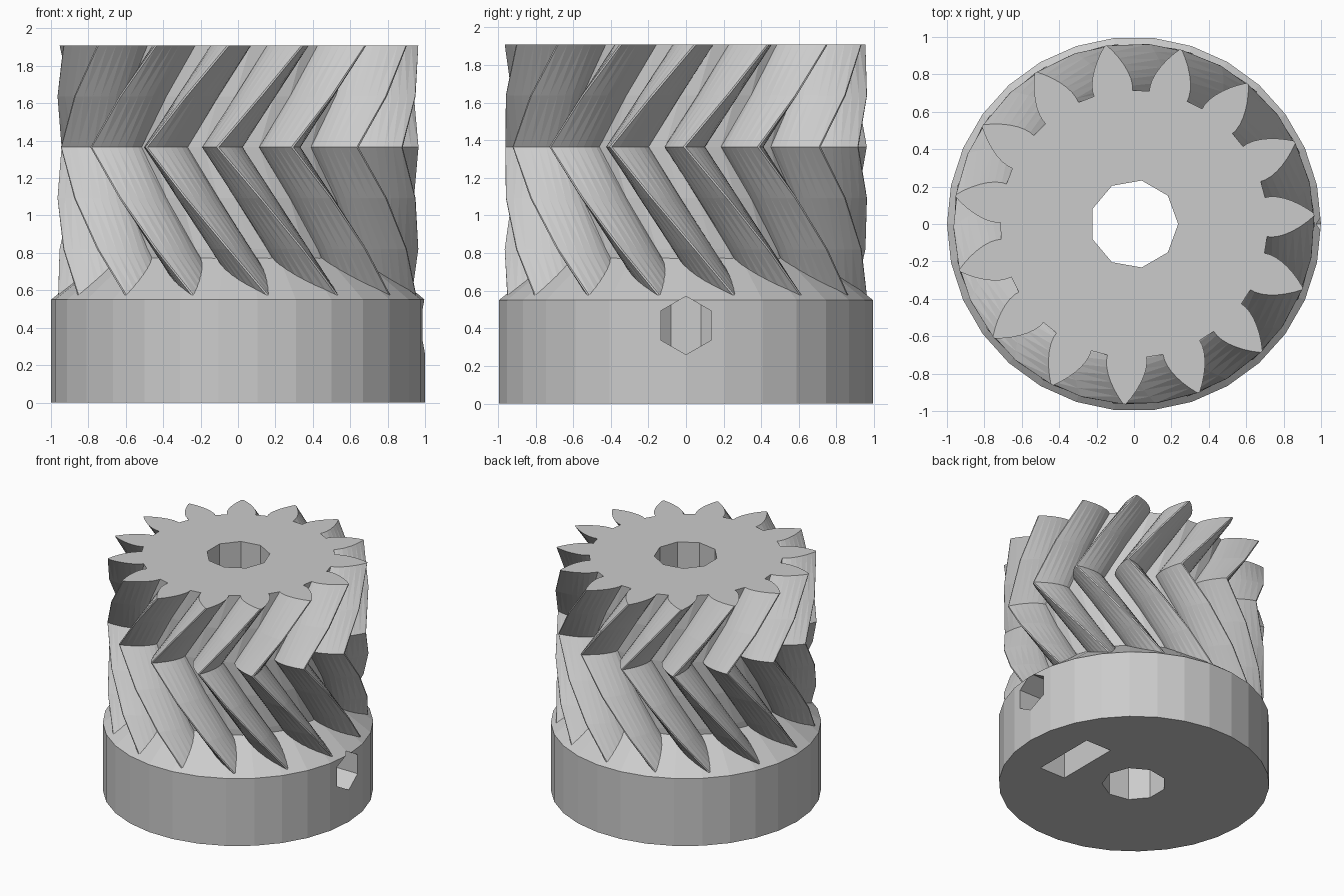
import bpy, bmesh, math
from mathutils import Matrix

if "Cube" in bpy.data.objects:
    bpy.data.objects.remove(bpy.data.objects["Cube"])

TEETH = 15
ROOT_R, BASE_R, TIP_R = 0.715, 0.74, 0.965
SLICE, MID_Z = 0.2725, 1.365
TWIST = math.radians(13.75)
START = math.radians(-24.5)

steel = bpy.data.materials.new("plain grey")
steel.use_nodes = True
grey = (0.6, 0.6, 0.6, 1)
steel.diffuse_color = grey
steel.node_tree.nodes["Principled BSDF"].inputs["Base Color"].default_value = grey


def finish(name, bm):
    bmesh.ops.recalc_face_normals(bm, faces=bm.faces)
    mesh = bpy.data.meshes.new(name)
    bm.to_mesh(mesh)
    bm.free()
    mesh.materials.append(steel)
    obj = bpy.data.objects.new(name, mesh)
    bpy.context.collection.objects.link(obj)
    return obj


def loft(name, rings):
    """Closed solid through matching rings of points."""
    bm = bmesh.new()
    loops = [[bm.verts.new(p) for p in ring] for ring in rings]
    n = len(loops[0])
    for low, high in zip(loops, loops[1:]):
        for i in range(n):
            j = (i + 1) % n
            bm.faces.new((low[i], low[j], high[j], high[i]))
    bm.faces.new(loops[0][::-1])
    bm.faces.new(loops[-1])
    bmesh.ops.triangulate(bm, faces=[f for f in bm.faces if len(f.verts) == 4],
                          quad_method='SHORT_EDGE')
    return finish(name, bm)


def circle(radius, z, sides):
    return [(radius * math.cos(math.tau * i / sides),
             radius * math.sin(math.tau * i / sides), z) for i in range(sides)]


# Involute tooth outline as (radius, angle) pairs
def tooth():
    half = math.radians(8.4)
    side = [(ROOT_R, half)]
    for i in range(7):
        r = BASE_R + (TIP_R - BASE_R) * i / 6
        phi = math.acos(BASE_R / r)
        side.append((r, half - (math.tan(phi) - phi)))
    return [(r, -a) for r, a in side] + side[::-1]


outline = [(r, a + math.tau * t / TEETH) for t in range(TEETH) for r, a in tooth()]

# Herringbone gear: the twist reverses at the middle slice
rings = []
for i in range(-3, 3):
    turn = START + TWIST * abs(i)
    rings.append([(r * math.cos(a + turn), r * math.sin(a + turn), MID_Z + SLICE * i)
                  for r, a in outline])
gear = loft("gear_teeth", rings)

# Hub with a sloping shoulder that runs in under the teeth
hub = loft("herringbone_gear", [circle(1, 0, 30), circle(1, 0.55, 30),
                                circle(0.7, 0.785, 30)])

# Cutters: shaft bore, set screw hole and nut slot
bore = loft("bore_cutter", [circle(0.236, -0.1, 9), circle(0.236, 2.1, 9)])


def hex_along_x(name, radius, z, x0, x1):
    def ring(x):
        return [(x, radius * math.sin(math.tau * i / 6),
                 z + radius * math.cos(math.tau * i / 6)) for i in range(6)]
    return loft(name, [ring(x0), ring(x1)])


screw = hex_along_x("screw_cutter", 0.155, 0.415, 0.05, 1.2)
nut = hex_along_x("nut_cutter", 0.306, 0.415, 0.45, 0.68)
bm = bmesh.new()
bmesh.ops.create_cube(bm, size=1, matrix=Matrix.Translation((0.565, 0, 0.16))
                      @ Matrix.Diagonal((0.23, 0.53, 0.52, 1)))
slot = finish("slot_cutter", bm)

# Combine everything into one solid
bpy.context.view_layer.objects.active = hub
for tool, mode in ((gear, 'UNION'), (bore, 'DIFFERENCE'), (screw, 'DIFFERENCE'),
                   (nut, 'DIFFERENCE'), (slot, 'DIFFERENCE')):
    mod = hub.modifiers.new(tool.name, 'BOOLEAN')
    mod.operation = mode
    mod.solver = 'EXACT'
    mod.object = tool
    bpy.ops.object.modifier_apply(modifier=mod.name)
    bpy.data.objects.remove(tool)
